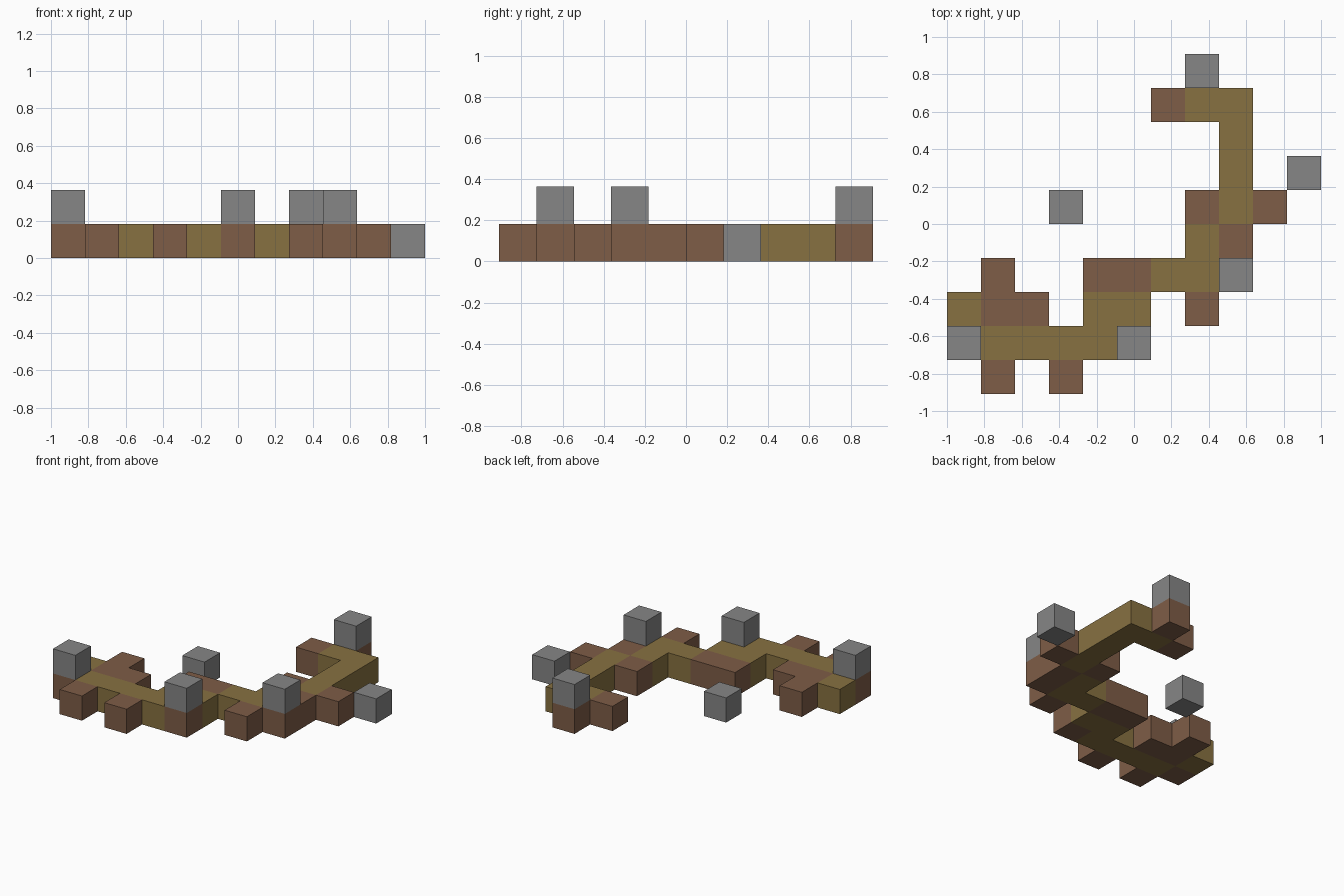
import bpy
import bmesh
from mathutils import Matrix, Vector

if "Cube" in bpy.data.objects:
    bpy.data.objects.remove(bpy.data.objects["Cube"], do_unlink=True)

# Floor plan, back row first: P path, S side block, T side block with a stone
# on top, G stone on the ground
PLAN = """
.......T...
......SPP..
........P..
........P.G
...G...SPS.
.......PS..
.S..SSPPT..
PSS.PP.S...
TPPPPT.....
.S.S.......
""".split()
COLS, ROWS = len(PLAN[0]), len(PLAN)
SIZE = 2 / COLS


def make_material(name, color):
    mat = bpy.data.materials.new(name)
    mat.use_nodes = True
    mat.diffuse_color = (*color, 1)
    mat.node_tree.nodes["Principled BSDF"].inputs["Base Color"].default_value = (*color, 1)
    return mat


def cells(kinds, level):
    """Block centres for every plan cell whose letter is in kinds."""
    return [Vector((c - (COLS - 1) / 2, (ROWS - 1) / 2 - r, level + 0.5)) * SIZE
            for r, row in enumerate(PLAN)
            for c, kind in enumerate(row) if kind in kinds]


def make_blocks(name, centres, mat):
    bm = bmesh.new()
    for centre in centres:
        bmesh.ops.create_cube(bm, size=SIZE, matrix=Matrix.Translation(centre))
    mesh = bpy.data.meshes.new(name)
    bm.to_mesh(mesh)
    bm.free()
    mesh.materials.append(mat)
    bpy.context.collection.objects.link(bpy.data.objects.new(name, mesh))


olive = make_material("olive", (0.245, 0.166, 0.053))
brown = make_material("brown", (0.209, 0.109, 0.063))
grey = make_material("grey", (0.238, 0.238, 0.238))

# Winding path, the blocks beside it, and the stones on and around it
make_blocks("path", cells("P", 0), olive)
make_blocks("side_blocks", cells("ST", 0), brown)
make_blocks("raised_stones", cells("T", 1), grey)
make_blocks("ground_stones", cells("G", 0), grey)
